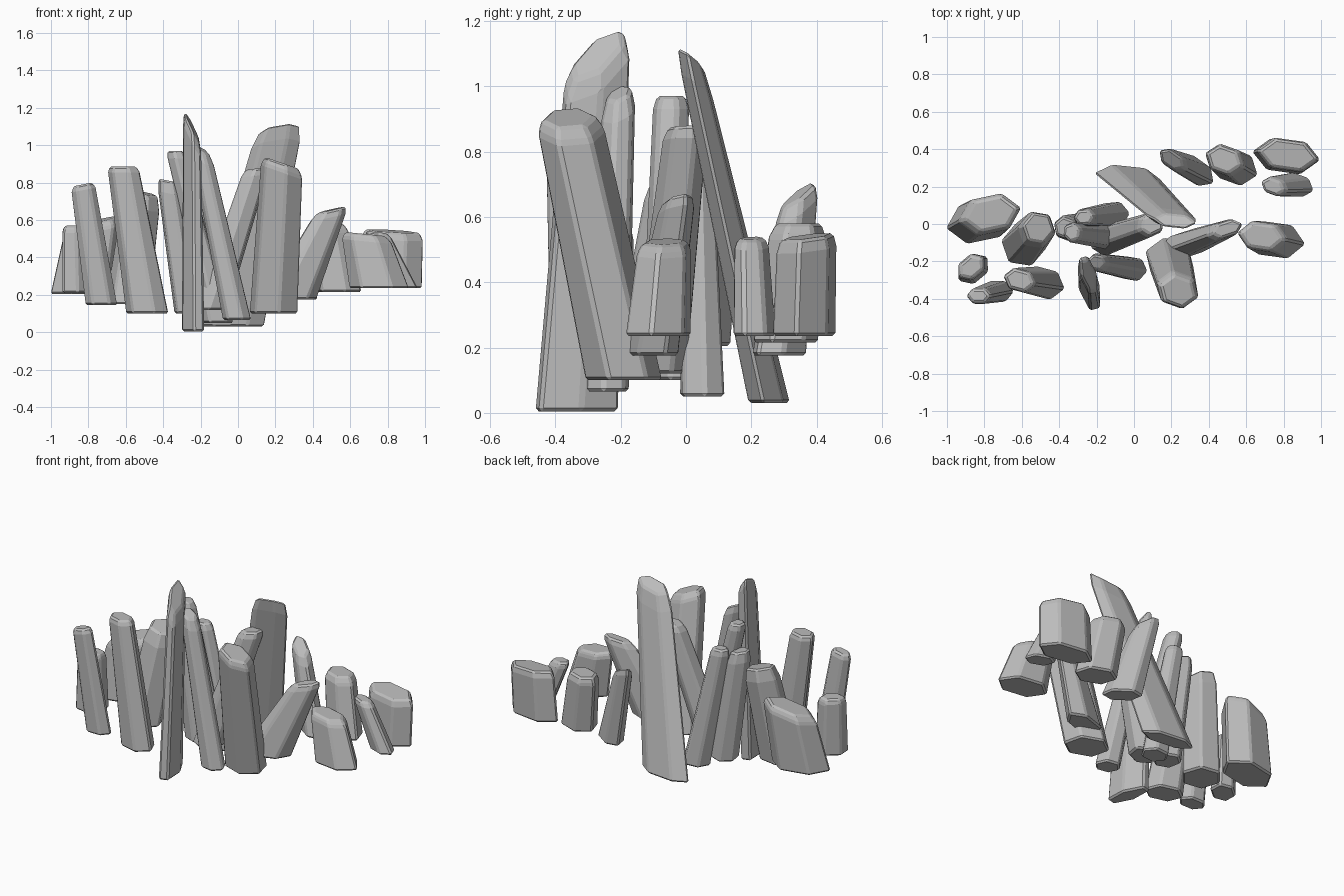
import bpy
import bmesh
from math import cos, sin, pi, radians
from mathutils import Vector

cube = bpy.data.objects.get("Cube")
if cube:
    bpy.data.objects.remove(cube, do_unlink=True)

# One plain grey stone colour
stone = bpy.data.materials.new("grey_crystal")
stone.use_nodes = True
grey = (0.5, 0.5, 0.5, 1)
stone.diffuse_color = grey
stone.node_tree.nodes["Principled BSDF"].inputs["Base Color"].default_value = grey

SIDES = 6


def crystal(name, base, top, size, turn=0, taper=0.8, cap=0.04, tip=0.8, slope=(0, 0)):
    """Leaning six-sided shard: foot ring, shoulder ring, and a sloped cap."""
    base, top = Vector(base), Vector(top)
    shoulder = base.lerp(top, 1 - cap / (top.z - base.z))
    a = radians(turn)
    bm = bmesh.new()
    rings = []
    for centre, scale, tilt in ((base, 1, 0), (shoulder, taper, 1), (top, taper * tip, 1)):
        ring = []
        for k in range(SIDES):
            t = 2 * pi * k / SIDES
            u = cos(t) * size[0] / 2 * scale
            v = sin(t) / sin(pi / 3) * size[1] / 2 * scale
            x, y = u * cos(a) - v * sin(a), u * sin(a) + v * cos(a)
            z = tilt * (slope[0] * x + slope[1] * y)
            ring.append(bm.verts.new(centre + Vector((x, y, z))))
        rings.append(ring)
    for low, high in zip(rings, rings[1:]):
        for k in range(SIDES):
            n = (k + 1) % SIDES
            bm.faces.new((low[k], low[n], high[n], high[k]))
    bm.faces.new(rings[0][::-1])
    bm.faces.new(rings[-1])
    bmesh.ops.recalc_face_normals(bm, faces=bm.faces)
    mesh = bpy.data.meshes.new(name)
    bm.to_mesh(mesh)
    bm.free()
    mesh.materials.append(stone)
    obj = bpy.data.objects.new(name, mesh)
    bpy.context.collection.objects.link(obj)
    bevel = obj.modifiers.new("worn_edges", "BEVEL")
    bevel.width = 0.01
    bevel.segments = 1
    bevel.limit_method = "ANGLE"
    bevel.angle_limit = radians(20)
    return obj


# Right-hand outer group
crystal("outer_right_block", base=(-0.825, 0.015, 0.205), top=(-0.765, 0.055, 0.59),
        size=(0.37, 0.21), turn=12, taper=0.93, slope=(0.25, 0.1))
crystal("outer_right_stub", base=(-0.86, -0.24, 0.21), top=(-0.87, -0.23, 0.57),
        size=(0.2, 0.13), turn=40, taper=0.88, cap=0.03)
crystal("front_right_shard", base=(-0.73, -0.36, 0.145), top=(-0.83, -0.385, 0.79),
        size=(0.18, 0.11), taper=0.78, cap=0.03, slope=(0.2, 0))
crystal("front_right_column", base=(-0.485, -0.315, 0.1), top=(-0.615, -0.3, 0.885),
        size=(0.24, 0.155), turn=-15, taper=0.76, cap=0.03, tip=0.85)
crystal("inner_right_column", base=(-0.59, -0.11, 0.15), top=(-0.51, -0.02, 0.745),
        size=(0.25, 0.21), turn=50, taper=0.85, cap=0.08, slope=(-0.2, 0.1))

# Central cluster
crystal("tall_spire", base=(-0.24, -0.335, 0.005), top=(-0.245, -0.27, 1.1),
        size=(0.115, 0.25), turn=15, taper=0.8, cap=0.05, tip=0.75, slope=(-1.6, 0.3))
crystal("slender_shard", base=(-0.005, -0.24, 0.065), top=(-0.2, -0.205, 0.98),
        size=(0.16, 0.12), turn=-10, taper=0.8, cap=0.06, tip=0.75, slope=(-0.5, 0.3))
crystal("cluster_tall_shard", base=(-0.12, -0.07, 0.125), top=(-0.335, -0.045, 0.97),
        size=(0.14, 0.13), turn=20)
crystal("cluster_side_shard", base=(-0.26, -0.02, 0.1), top=(-0.37, -0.02, 0.81),
        size=(0.17, 0.15), turn=40, taper=0.85, cap=0.07, slope=(-0.2, 0))
crystal("cluster_back_shard", base=(-0.11, 0.05, 0.05), top=(-0.27, 0.035, 0.82),
        size=(0.18, 0.13), turn=5, taper=0.7)
crystal("cluster_leaning_shard", base=(-0.145, -0.085, 0.12), top=(0.1, 0, 0.875),
        size=(0.2, 0.15), turn=25, slope=(0.1, 0))
crystal("great_back_slab", base=(-0.035, 0.255, 0.03), top=(0.22, 0.015, 1.085),
        size=(0.36, 0.11), turn=-6, taper=0.78, cap=0.09, tip=0.82, slope=(0.1, -0.7))
crystal("front_left_column", base=(0.19, -0.19, 0.1), top=(0.235, -0.36, 0.905),
        size=(0.275, 0.205), turn=-20, taper=0.87, slope=(-0.35, 0))

# Left-hand outer group
crystal("leaning_left_shard", base=(0.275, -0.11, 0.175), top=(0.5, -0.025, 0.655),
        size=(0.31, 0.135), turn=18, taper=0.68, slope=(0.2, 0.1))
crystal("back_thin_shard", base=(0.33, 0.285, 0.175), top=(0.2, 0.345, 0.67),
        size=(0.24, 0.12), turn=-35, taper=0.78, cap=0.05, slope=(-0.3, 0.5))
crystal("back_block", base=(0.54, 0.305, 0.215), top=(0.48, 0.345, 0.58),
        size=(0.26, 0.17), turn=-20, taper=0.88)
crystal("outer_left_block", base=(0.755, -0.085, 0.235), top=(0.68, -0.065, 0.525),
        size=(0.33, 0.18), turn=-8, taper=0.84, cap=0.03, slope=(-0.1, 0))
crystal("outer_left_shard", base=(0.875, 0.21, 0.235), top=(0.74, 0.2, 0.535),
        size=(0.19, 0.11), turn=-20, taper=0.83, cap=0.03, slope=(-0.1, 0))
crystal("outer_left_boulder", base=(0.81, 0.362, 0.235), top=(0.825, 0.37, 0.54),
        size=(0.36, 0.17), turn=-8, taper=0.96, tip=0.88, slope=(-0.05, 0.1))
